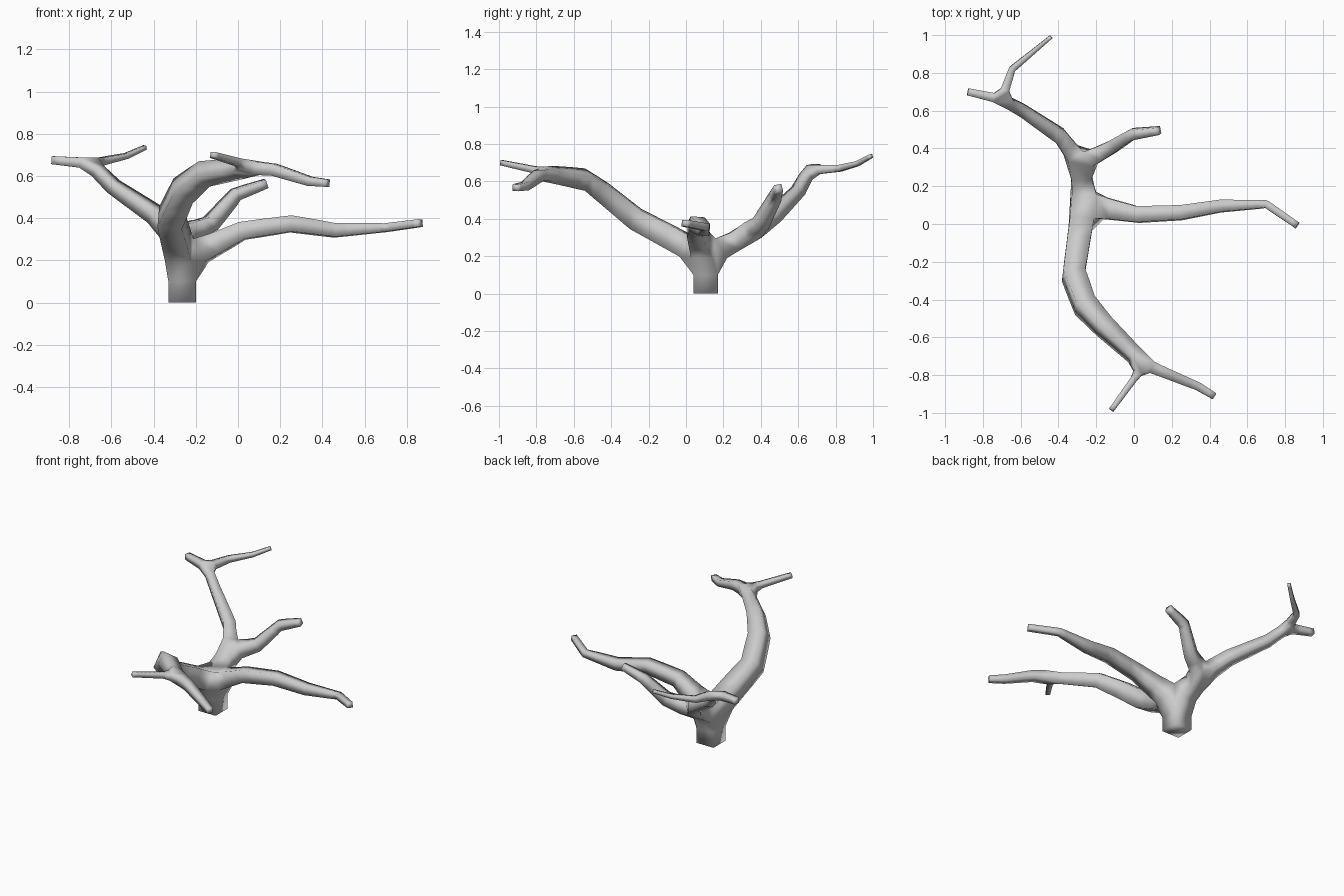
import bpy

if "Cube" in bpy.data.objects:
    bpy.data.objects.remove(bpy.data.objects["Cube"])

# Branch skeleton: each path is (x, y, z, radius); a path starts at a named joint
joints = {
    "base": (-0.265, 0.105, 0.0, 0.065),
    "crown": (-0.265, 0.105, 0.2, 0.065),
    "back_fork": (-0.285, 0.32, 0.31, 0.048),
    "back_tip_fork": (-0.70, 0.66, 0.66, 0.026),
    "front_fork": (0.05, -0.74, 0.64, 0.034),
}
paths = [
    # trunk
    ["base", "crown"],
    # right branch
    ["crown", (0.02, 0.05, 0.34, 0.042), (0.25, 0.06, 0.373, 0.038),
     (0.46, 0.095, 0.342, 0.032), (0.70, 0.105, 0.355, 0.02), (0.865, -0.008, 0.377, 0.018)],
    # front branch and its two twigs
    ["crown", (-0.32, -0.27, 0.40, 0.058), (-0.26, -0.43, 0.53, 0.054),
     (-0.16, -0.54, 0.61, 0.046), "front_fork"],
    ["front_fork", (0.17, -0.79, 0.63, 0.028), (0.34, -0.86, 0.575, 0.022), (0.425, -0.912, 0.566, 0.018)],
    ["front_fork", (0.0, -0.82, 0.665, 0.018), (-0.12, -0.985, 0.70, 0.014)],
    # back branch and its three twigs
    ["crown", "back_fork"],
    ["back_fork", (-0.39, 0.465, 0.415, 0.038), (-0.59, 0.60, 0.55, 0.03), "back_tip_fork"],
    ["back_tip_fork", (-0.88, 0.70, 0.675, 0.019)],
    ["back_tip_fork", (-0.645, 0.82, 0.67, 0.018), (-0.53, 0.915, 0.695, 0.013), (-0.44, 0.99, 0.736, 0.01)],
    ["back_fork", (-0.13, 0.40, 0.375, 0.036), (-0.01, 0.475, 0.513, 0.028), (0.135, 0.495, 0.565, 0.02)],
]

points = list(joints.values())
index = {name: i for i, name in enumerate(joints)}
edges = []
for path in paths:
    previous = None
    for p in path:
        if isinstance(p, str):
            i = index[p]
        else:
            i = len(points)
            points.append(p)
        if previous is not None:
            edges.append((previous, i))
        previous = i

mesh = bpy.data.meshes.new("branching_tree")
mesh.from_pydata([p[:3] for p in points], edges, [])
tree = bpy.data.objects.new("branching_tree", mesh)
bpy.context.collection.objects.link(tree)
bpy.context.view_layer.objects.active = tree
tree.select_set(True)

# Square-section skin over the skeleton, smooth shaded
skin = tree.modifiers.new("skin", "SKIN")
skin.use_smooth_shade = True
skin.branch_smoothing = 0.0
if not mesh.skin_vertices:
    bpy.ops.mesh.customdata_skin_add()
for v, p in zip(mesh.skin_vertices[0].data, points):
    v.radius = (p[3], p[3])
    v.use_root = False
mesh.skin_vertices[0].data[index["base"]].use_root = True
bpy.ops.object.modifier_apply(modifier=skin.name)
